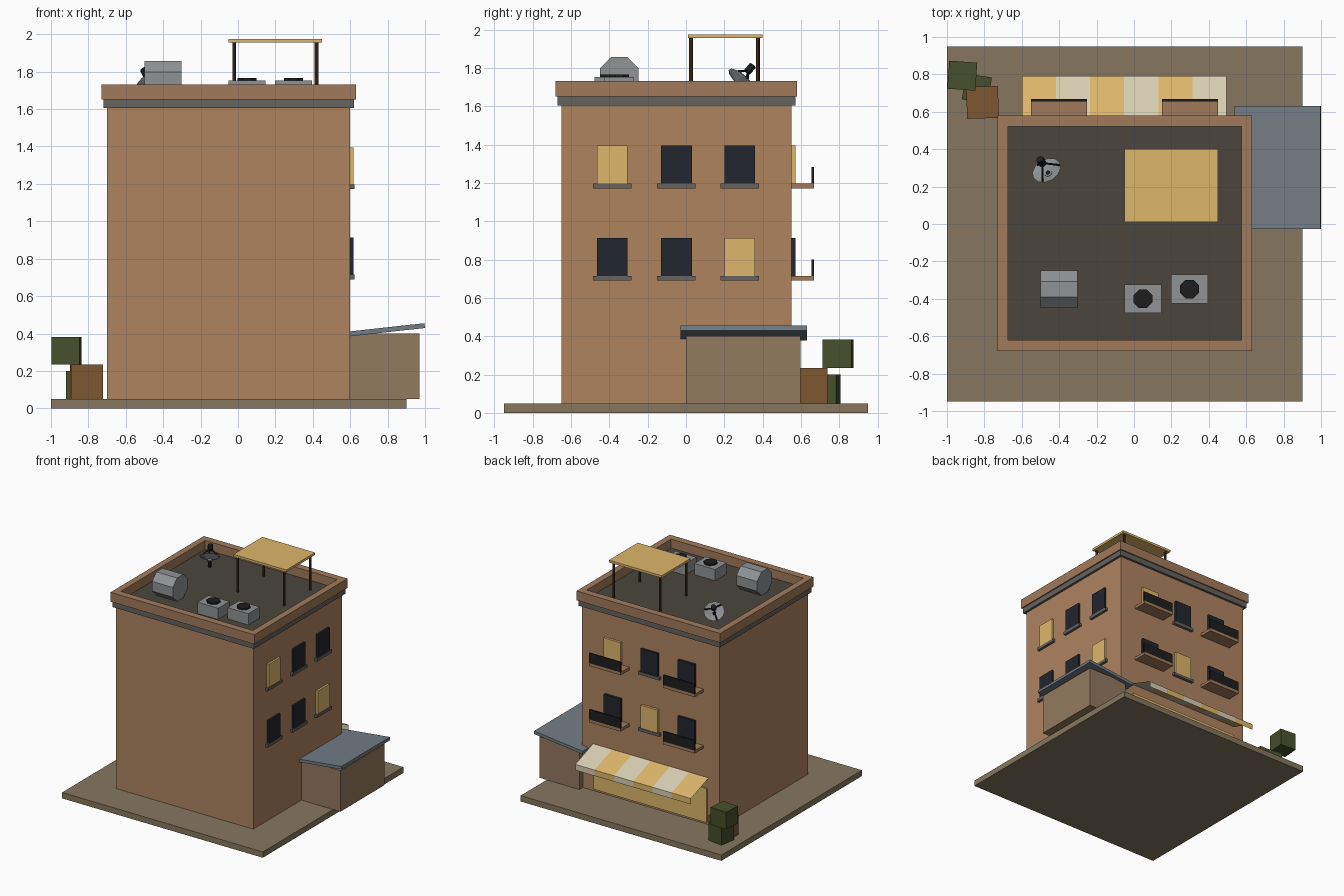
import bpy, bmesh, math
from mathutils import Vector, Matrix

if "Cube" in bpy.data.objects:
    bpy.data.objects.remove(bpy.data.objects["Cube"])


def material(name, hex_code):
    lin = [(int(hex_code[i:i + 2], 16) / 255) ** 2.2 for i in (0, 2, 4)]
    m = bpy.data.materials.new(name)
    m.diffuse_color = (*lin, 1)
    m.use_nodes = True
    m.node_tree.nodes["Principled BSDF"].inputs["Base Color"].default_value = m.diffuse_color
    return m


PLASTER = material("plaster", "AE8360")
TRIM = material("trim", "A07A5B")
STONE = material("stone", "66635F")
PAVING = material("paving", "85775F")
SHED = material("shed_wall", "92795F")
DECK = material("roof_deck", "4C4740")
GLASS = material("dark_glass", "272A32")
LIT = material("lit_glass", "DDB56A")
CREAM = material("cream_cloth", "D8CDB2")
METAL = material("metal", "8E9194")
SHEET = material("sheet_metal", "737C84")
BLACK = material("black", "232323")
WOOD = material("dark_wood", "4A3626")
CRATE = material("crate_wood", "7D5834")
GREEN = material("green", "48502F")


def finish(name, bm, mat):
    me = bpy.data.meshes.new(name)
    bm.to_mesh(me)
    bm.free()
    ob = bpy.data.objects.new(name, me)
    bpy.context.collection.objects.link(ob)
    me.materials.append(mat)
    return ob


def box(name, x, y, z, mat, rot=(0, 0, 0)):
    """Box from (min, max) ranges, turned about its own centre."""
    bm = bmesh.new()
    bmesh.ops.create_cube(bm, size=1)
    bmesh.ops.scale(bm, vec=(x[1] - x[0], y[1] - y[0], z[1] - z[0]), verts=bm.verts)
    ob = finish(name, bm, mat)
    ob.location = (sum(x) / 2, sum(y) / 2, sum(z) / 2)
    ob.rotation_euler = [math.radians(a) for a in rot]
    return ob


def rod(name, a, b, r1, mat, sides=8, r2=None, caps=True, roll=0):
    """Cylinder or cone from point a to point b."""
    a, b = Vector(a), Vector(b)
    d = b - a
    bm = bmesh.new()
    bmesh.ops.create_cone(bm, cap_ends=caps, segments=sides, radius1=r1,
                          radius2=r1 if r2 is None else r2, depth=d.length)
    bmesh.ops.rotate(bm, matrix=Matrix.Rotation(math.radians(roll), 3, 'Z'), verts=bm.verts)
    ob = finish(name, bm, mat)
    ob.location = (a + b) / 2
    ob.rotation_euler = d.to_track_quat('Z', 'Y').to_euler()
    return ob


# Ground slab, main block, cornice and roof deck
box("ground_slab", (-1, .9), (-.95, .95), (0, .05), PAVING)
box("main_block", (-.7, .6), (-.65, .55), (.05, 1.61), PLASTER)
box("cornice", (-.72, .62), (-.67, .57), (1.605, 1.652), STONE)
box("roof_deck", (-.68, .58), (-.63, .53), (1.64, 1.656), DECK)

# Parapet
for side, y in (("front", (-.68, -.62)), ("back", (.52, .58))):
    box("parapet_" + side, (-.73, .63), y, (1.652, 1.732), TRIM)
for side, x in (("left", (-.73, -.675)), ("right", (.575, .63))):
    box("parapet_" + side, x, (-.62, .52), (1.652, 1.732), TRIM)

# Windows on the right wall and the back wall, with sills or balconies
for row, z in enumerate((.715, 1.197)):
    pane, ledge = (z, z + .197), (z - .025, z)
    for col, y in enumerate((-.385, -.05, .28)):
        lit = (row, col) in ((1, 0), (0, 2))
        box("side_window", (.58, .617), (y - .08, y + .08), pane, LIT if lit else GLASS)
        box("side_sill", (.58, .622), (y - .1, y + .1), ledge, STONE)
    for col, x in enumerate((-.4, -.05, .3)):
        lit = (row, col) in ((1, 2), (0, 1))
        box("back_window", (x - .08, x + .08), (.53, .57), pane, LIT if lit else GLASS)
        if col == 1:
            box("back_sill", (x - .1, x + .1), (.53, .575), ledge, STONE)
        else:
            box("balcony_floor", (x - .15, x + .15), (.54, .668), ledge, TRIM)
            box("balcony_rail", (x - .15, x + .15), (.655, .668), (z, z + .085), BLACK)

# Shop window under a striped cloth awning with a hanging edge
box("shop_window", (-.59, .48), (.54, .565), (.07, .36), LIT)
w = 1.095 / 6
for i in range(6):
    x0 = -.6 + i * w
    bm = bmesh.new()
    rows = [[bm.verts.new((x, y, z)) for x in (x0, x0 + w)]
            for y, z in ((.55, .45), (.79, .365), (.79, .315))]
    for p, q in zip(rows, rows[1:]):
        bm.faces.new((p[0], q[0], q[1], p[1]))
    bmesh.ops.recalc_face_normals(bm, faces=bm.faces)
    if max(f.normal.z for f in bm.faces) < .5:
        bmesh.ops.reverse_faces(bm, faces=bm.faces)
    finish("awning_stripe", bm, CREAM if i % 2 else LIT)

# Lean-to shed with a tilted roof
box("shed", (.59, .97), (0, .597), (.05, .4), SHED)
box("shed_roof", (.538, 1.0), (-.028, .63), (.404, .43), SHEET, (0, -6.3, 0))

# Crates by the back corner
box("wood_crate", (-.895, -.725), (.565, .735), (.05, .235), CRATE, (0, 0, 2))
box("lower_green_crate", (-.91, -.77), (.655, .795), (.05, .2), GREEN, (0, 0, -9))
box("upper_green_crate", (-.993, -.843), (.718, .868), (.235, .382), GREEN, (0, 0, -4))

# Rooftop shade on four posts
box("shade_top", (-.05, .45), (.01, .4), (1.955, 1.975), LIT)
for x in (-.02, .42):
    for y in (.026, .375):
        rod("shade_post", (x, y, 1.65), (x, y, 1.957), .01, WOOD)

# Cooling units with fans
for x, y in ((.048, -.4), (.297, -.348)):
    box("cooling_unit", (x - .098, x + .098), (y - .077, y + .077), (1.65, 1.752), METAL)
    rod("cooling_fan", (x, y, 1.75), (x, y, 1.766), .054, BLACK, 8, roll=22.5)

# Octagonal water tank lying along x
rod("water_tank", (-.5, -.348, 1.757), (-.303, -.348, 1.757), .1085, METAL, 8, roll=22.5)

# Dish aerial: mast, shallow bowl, feed and three struts
n = Vector((-.36, .6, .72)).normalized()
c = Vector((-.46, .275, 1.725))
u = n.orthogonal().normalized()
v = n.cross(u)
rod("dish_mast", (c.x, c.y, 1.65), c, .012, BLACK)
rod("dish_bowl", c - n * .012, c + n * .02, .012, METAL, 12, r2=.082, caps=False)
rod("dish_back", c - n * .02, c - n * .006, .02, METAL, 12)
feed = c + n * .075
rod("dish_feed", feed, feed + n * .045, .021, BLACK)
for k in range(3):
    t = math.radians(90 + 120 * k)
    rim = c + n * .018 + (u * math.cos(t) + v * math.sin(t)) * .076
    rod("dish_strut", rim, feed + n * .01, .006, BLACK, 6)
